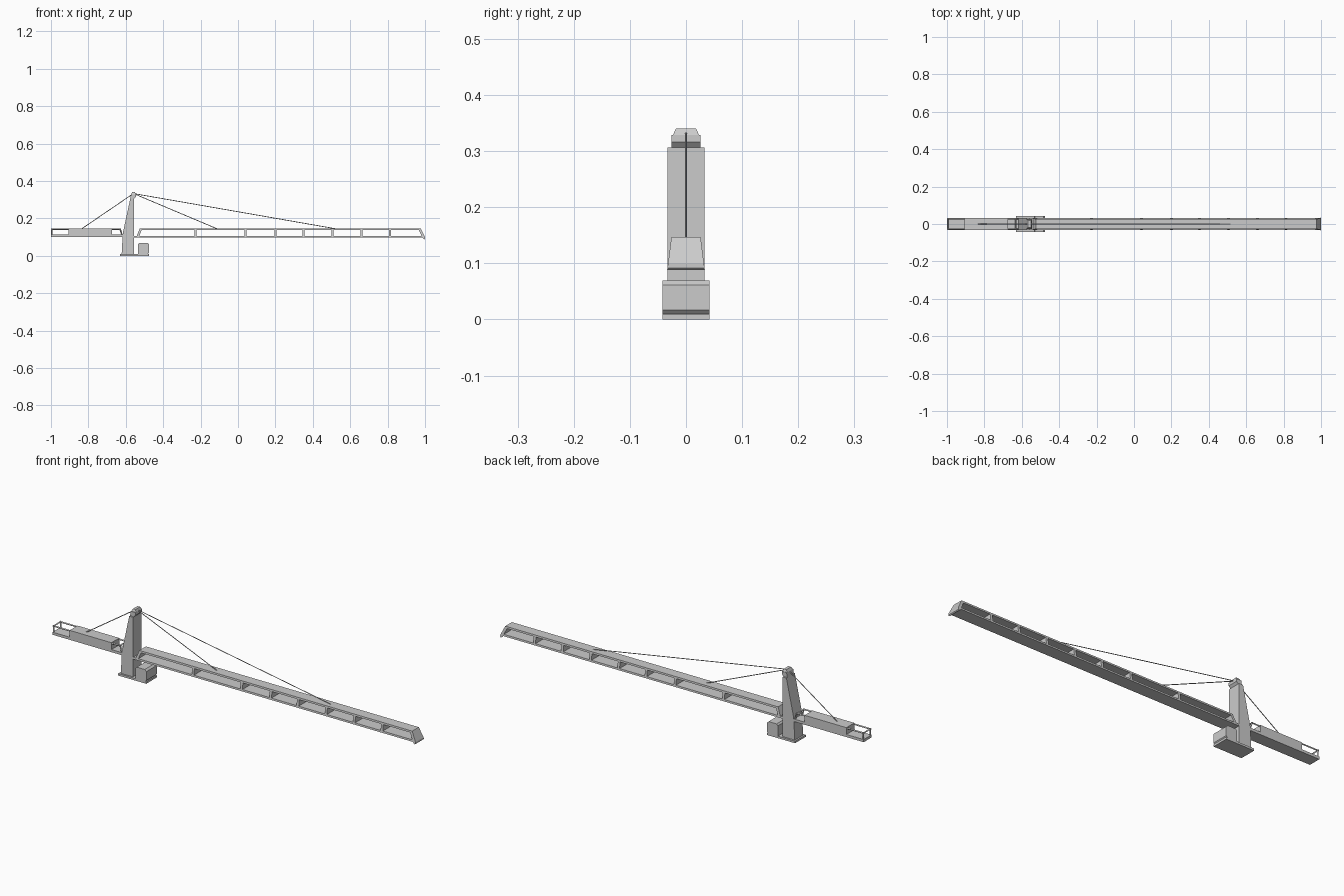
import bpy, bmesh
from mathutils import Vector

if "Cube" in bpy.data.objects:
    bpy.data.objects.remove(bpy.data.objects["Cube"])


def make(name, bm):
    bmesh.ops.recalc_face_normals(bm, faces=bm.faces)
    me = bpy.data.meshes.new(name)
    bm.to_mesh(me)
    bm.free()
    ob = bpy.data.objects.new(name, me)
    bpy.context.collection.objects.link(ob)
    return ob


def const(w):
    return lambda z: w


def jib_half(z):
    return 0.032 - (z - 0.10) / 0.047 * 0.006


def prism(name, pts, half):
    """Extrude an x-z outline across y; half(z) gives the half width."""
    bm = bmesh.new()
    a = [bm.verts.new((x, -half(z), z)) for x, z in pts]
    b = [bm.verts.new((x, half(z), z)) for x, z in pts]
    bm.faces.new(a)
    bm.faces.new(b[::-1])
    for i in range(len(pts)):
        j = (i + 1) % len(pts)
        bm.faces.new((a[i], b[i], b[j], a[j]))
    return make(name, bm)


def rect(x0, x1, z0, z1):
    return [(x0, z0), (x1, z0), (x1, z1), (x0, z1)]


def bar(name, p, q, r, sides=4):
    p, q = Vector(p), Vector(q)
    d = q - p
    bm = bmesh.new()
    bmesh.ops.create_cone(bm, cap_ends=True, segments=sides, radius1=r, radius2=r, depth=d.length)
    bm.transform(d.to_track_quat('Z', 'Y').to_matrix().to_4x4())
    bmesh.ops.translate(bm, verts=bm.verts, vec=(p + q) / 2)
    return make(name, bm)


# Base, motor housing and tower
prism("base_plate", rect(-0.63, -0.476, 0, 0.01), const(0.042))
prism("motor_housing", [(-0.535, 0.01), (-0.482, 0.01), (-0.475, 0.017), (-0.475, 0.061),
                        (-0.484, 0.069), (-0.528, 0.069), (-0.535, 0.061)], const(0.042))
prism("tower", [(-0.622, 0.01), (-0.555, 0.01), (-0.555, 0.306), (-0.576, 0.306),
                (-0.616, 0.12)], const(0.033))
prism("tower_head", [(-0.576, 0.306), (-0.555, 0.306), (-0.546, 0.316), (-0.546, 0.329),
                     (-0.572, 0.329)], const(0.026))
prism("tower_cap", [(-0.572, 0.329), (-0.546, 0.329), (-0.551, 0.34), (-0.566, 0.34)],
      lambda z: 0.023 if z < 0.335 else 0.018)

# Jib: top and bottom plates, bulkheads and sloped ends
prism("jib_bottom_plate", rect(-0.555, 0.985, 0.098, 0.107), jib_half)
prism("jib_top_plate", rect(-0.525, 0.972, 0.138, 0.147), jib_half)
for x in (-0.227, 0.04, 0.20, 0.35, 0.505, 0.66, 0.813):
    prism("jib_bulkhead", rect(x - 0.006, x + 0.006, 0.107, 0.138), jib_half)
prism("jib_root_bulkhead", [(-0.541, 0.107), (-0.527, 0.107), (-0.515, 0.138),
                            (-0.515, 0.147), (-0.525, 0.147)], jib_half)
prism("jib_end_plate", [(0.963, 0.147), (0.977, 0.147), (1.0, 0.1), (1.0, 0.092),
                        (0.996, 0.088), (0.99, 0.092), (0.984, 0.1)], jib_half)

# Counter jib: deck, ballast box and railings
W = 0.031
prism("counter_jib_deck", rect(-1.0, -0.61, 0.10, 0.113), const(W))
prism("ballast_box", rect(-0.905, -0.675, 0.113, 0.147), const(W))
r = 0.004
for s in (-1, 1):
    y = s * (W - r)
    bar("left_rail", (-1.0, y, 0.143), (-0.905, y, 0.143), r)
    bar("left_post", (-0.996, y, 0.11), (-0.996, y, 0.147), r)
    bar("right_rail", (-0.675, y, 0.143), (-0.628, y, 0.143), r)
    bar("right_post", (-0.620, y, 0.11), (-0.631, y, 0.146), r)
bar("left_end_rail", (-0.996, -W, 0.143), (-0.996, W, 0.143), r)
bar("right_end_rail", (-0.631, -W, 0.143), (-0.631, W, 0.143), r)

# Stay cables
for x in (-0.835, -0.113, 0.52):
    bar("stay_cable", (-0.559, 0, 0.333), (x, 0, 0.145), 0.002, 6)
